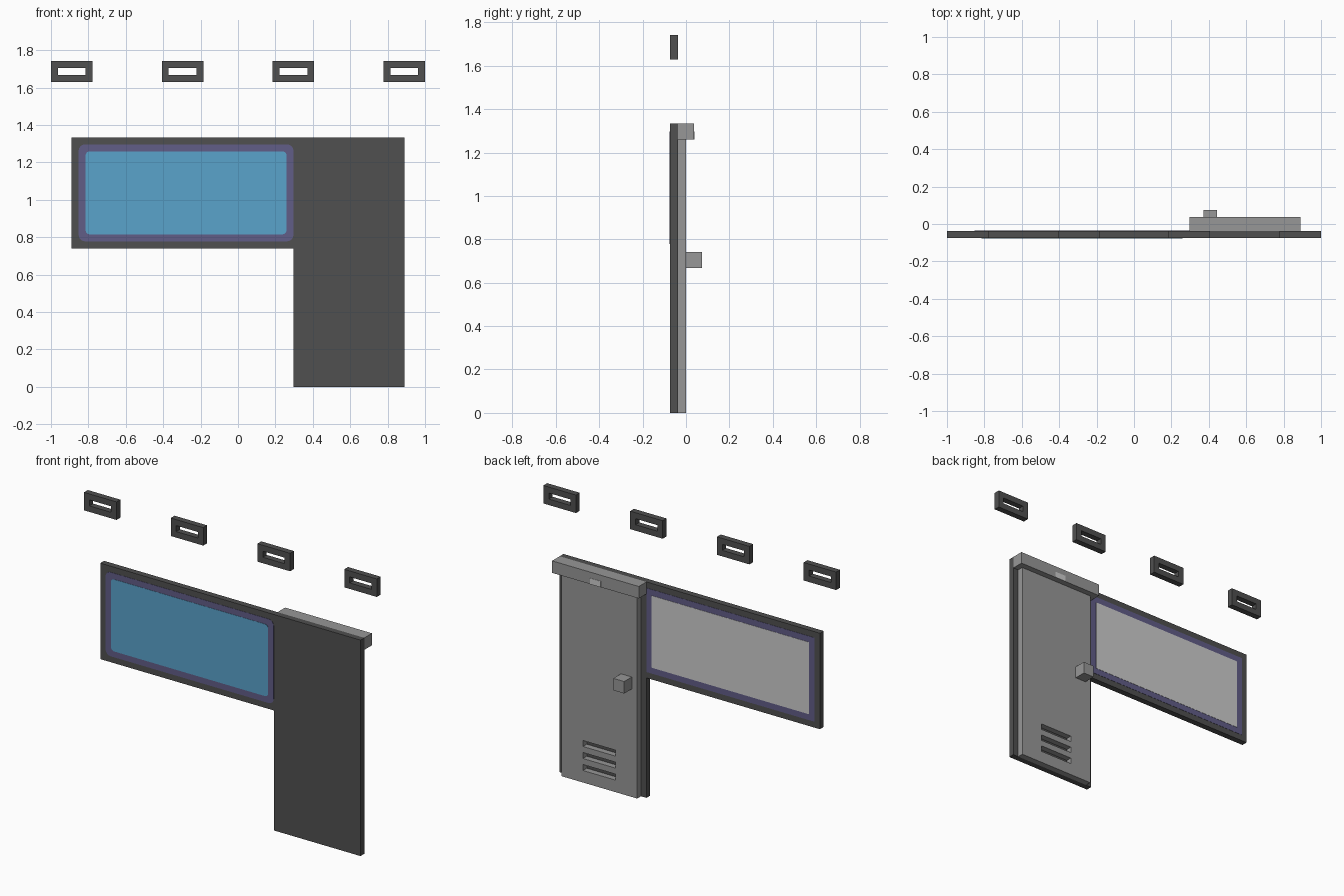
import bpy, bmesh, math

if "Cube" in bpy.data.objects:
    bpy.data.objects.remove(bpy.data.objects["Cube"])

U = 1 / 27  # modelling grid unit


def material(name, rgb):
    m = bpy.data.materials.new(name)
    lin = [c / 255 / 12.92 if c < 11 else ((c / 255 + 0.055) / 1.055) ** 2.4 for c in rgb]
    m.diffuse_color = (*lin, 1)
    m.use_nodes = True
    m.node_tree.nodes["Principled BSDF"].inputs["Base Color"].default_value = m.diffuse_color
    return m


DARK = material("dark grey", (80, 80, 80))
GREY = material("mid grey", (151, 151, 151))
BLUE = material("screen blue", (90, 163, 203))
PURPLE = material("frame purple", (97, 93, 135))
PALE = material("pale grey", (205, 205, 205))


def rect(x0, x1, z0, z1, r=0):
    """Rectangle outline in grid units, with optional rounded corners."""
    if r == 0:
        return [(x0, z0), (x1, z0), (x1, z1), (x0, z1)]
    pts = []
    corners = [(x1 - r, z1 - r), (x0 + r, z1 - r), (x0 + r, z0 + r), (x1 - r, z0 + r)]
    for i, (cx, cz) in enumerate(corners):
        for k in range(5):
            a = math.radians(90 * i + 22.5 * k)
            pts.append((cx + r * math.cos(a), cz + r * math.sin(a)))
    return pts


def slab(name, mat, y0, y1, *loops):
    """Front-facing outline (further loops are holes) given depth y0..y1."""
    cu = bpy.data.curves.new(name, 'CURVE')
    cu.dimensions = '2D'
    cu.fill_mode = 'BOTH'
    cu.extrude = (y1 - y0) * U / 2
    for loop in loops:
        s = cu.splines.new('POLY')
        s.points.add(len(loop) - 1)
        for p, (x, z) in zip(s.points, loop):
            p.co = (x * U, z * U, 0, 1)
        s.use_cyclic_u = True
    tmp = bpy.data.objects.new(name + "_outline", cu)
    bpy.context.collection.objects.link(tmp)
    bpy.context.view_layer.update()
    me = bpy.data.meshes.new_from_object(
        tmp.evaluated_get(bpy.context.evaluated_depsgraph_get()))
    bpy.data.objects.remove(tmp)
    bm = bmesh.new()
    bm.from_mesh(me)
    bmesh.ops.remove_doubles(bm, verts=bm.verts, dist=1e-5)
    for v in bm.verts:  # stand the outline upright
        x, z, d = v.co
        v.co = (x, (y0 + y1) / 2 * U - d, z)
    bmesh.ops.recalc_face_normals(bm, faces=bm.faces)
    for f in bm.faces:
        f.smooth = False
    bm.to_mesh(me)
    bm.free()
    me.materials.clear()
    me.materials.append(mat)
    me.name = name
    ob = bpy.data.objects.new(name, me)
    bpy.context.collection.objects.link(ob)
    return ob


# L-shaped backing panel
slab("wall_panel", DARK, -2, -1,
     [(-24, 20), (8, 20), (8, 0), (24, 0), (24, 36), (-24, 36)])

# Window: rounded plates in front, square plates behind
slab("window_frame_front", PURPLE, -2.04, -2, rect(-23, 8, 21, 35, 0.9))
slab("window_pane_front", BLUE, -2.08, -2.03, rect(-22, 7, 22, 34, 0.6))
slab("window_frame_back", PURPLE, -1, -0.96, rect(-23, 8, 21, 35))
slab("window_pane_back", PALE, -0.97, -0.92, rect(-22, 7, 22, 34))

# Door with three vent slots, knob and header
slab("door", GREY, -1, 0, rect(9, 23, 0, 34),
     *[rect(13, 19, z, z + 1) for z in (2, 4, 6)])
slab("door_knob", GREY, 0, 2, rect(10, 12, 18, 20))
slab("door_header", GREY, -1, 1, rect(8, 24, 34, 36))
slab("header_lamp", PALE, 1, 1.04, rect(15, 17, 34, 35))

# Row of slotted brackets above
for i in range(4):
    x = -27 + 16 * i
    slab(f"top_bracket_{i + 1}", DARK, -2, -1,
         rect(x, x + 6, 44, 47), rect(x + 1, x + 5, 45, 46))
